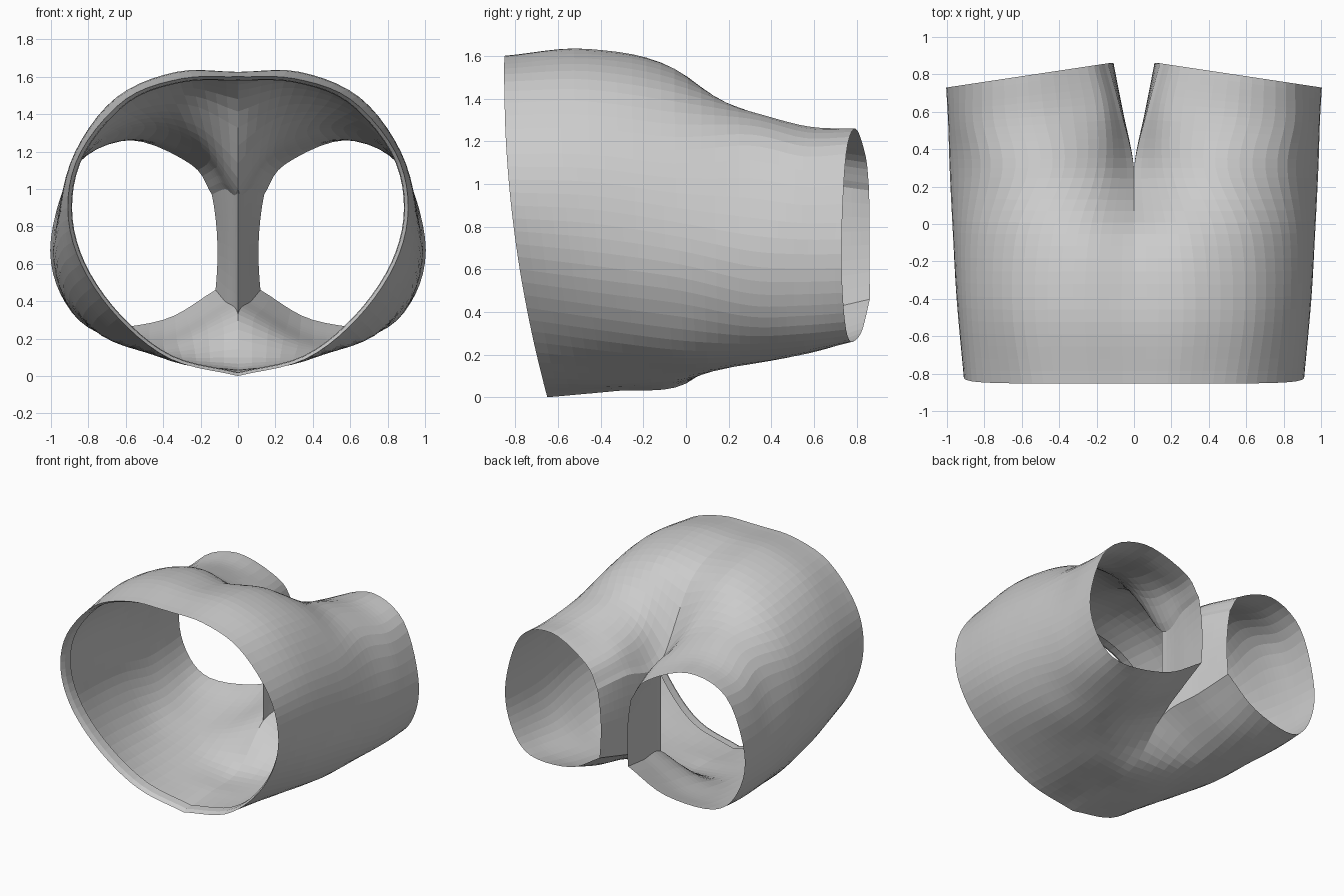
import bpy, bmesh
from mathutils import Vector

if "Cube" in bpy.data.objects:
    bpy.data.objects.remove(bpy.data.objects["Cube"])

# Half cross-sections (x, z), from the upper centre seam round the side to the lower one:
# (y position, waist-tilt amount, slant across x, profile points)
SECTIONS = [
    (-.84, 1, 0, [(0, 1.6), (.3, 1.59), (.6, 1.48), (.84, 1.2), (.91, .9),
                  (.84, .6), (.64, .31), (.36, .09), (0, 0)]),
    (-.45, .7, 0, [(0, 1.62), (.33, 1.625), (.65, 1.49), (.87, 1.2), (.945, .88),
                   (.9, .55), (.7, .26), (.36, .08), (0, .03)]),
    (-.05, .3, 0, [(0, 1.48), (.3, 1.54), (.63, 1.43), (.87, 1.16), (.965, .82),
                   (.93, .5), (.73, .22), (.37, .1), (0, .065)]),
    (.3, 0, 0, [(0, 1.0), (.2, 1.25), (.5, 1.34), (.82, 1.18), (.98, .76),
                (.93, .43), (.73, .22), (.4, .16), (0, .33)]),
    (.61, 0, .07, [(.07, 1.0), (.2, 1.17), (.55, 1.27), (.86, 1.13), (.99, .74),
                   (.94, .43), (.76, .24), (.4, .22), (.07, .4)]),
    (.88, 0, .15, [(.14, .97), (.25, 1.13), (.57, 1.26), (.86, 1.14), (1, .74),
                   (.95, .44), (.77, .27), (.4, .3), (.12, .46)]),
]
CROTCH = 3          # section where the torso splits into legs
STEPS = 6           # subdivisions between control points


def spline(pts, steps):
    """Catmull-Rom curve through the points."""
    ext = [pts[0] * 2 - pts[1]] + pts + [pts[-1] * 2 - pts[-2]]
    out = []
    for i in range(len(pts) - 1):
        a, b, c, d = ext[i:i + 4]
        for k in range(steps):
            t = k / steps
            out.append(.5 * (2 * b + (c - a) * t + (2 * a - 5 * b + 4 * c - d) * t * t
                             + (3 * b - a - 3 * c + d) * t ** 3))
    return out + [pts[-1].copy()]


def bridge(bm, rows):
    for r0, r1 in zip(rows, rows[1:]):
        for j in range(len(r0) - 1):
            bm.faces.new((r0[j], r1[j], r1[j + 1], r0[j + 1]))


# Smooth the profiles around, then along the garment
arcs = []
for y0, tilt, slant, prof in SECTIONS:
    arcs.append(spline([Vector((x, y0 + tilt * (.19 - .27 * z + .09 * z * z) - slant * x, z))
                        for x, z in prof], 5))
columns = [spline([a[j] for a in arcs], STEPS) for j in range(len(arcs[0]))]
rows = [list(r) for r in zip(*columns)]
for i, row in enumerate(rows):
    for p in (row[0], row[-1]):
        if i <= CROTCH * STEPS:
            p.x = 0

# Turned-in waist hem
mid = Vector((0, 0, .82))
hem = []
for dy, s in ((.09, .975), (.03, .98)):
    hem.append([Vector((p.x * s, p.y + dy, mid.z + (p.z - mid.z) * s)) for p in rows[0]])

bm = bmesh.new()
grid = [[bm.verts.new(p) for p in row] for row in hem + rows]
bridge(bm, grid)

# Inner leg walls, meeting on the crotch seam
walls = []
for vrow in grid[len(hem) + CROTCH * STEPS:]:
    a, b = vrow[0], vrow[-1]
    inner = []
    for k in range(1, 8):
        t = k / 8
        p = b.co.lerp(a.co, t)
        p.x *= 1 - .3 * t * (1 - t) * 4 * .5
        inner.append(bm.verts.new(p))
    walls.append([b] + inner + [a])
bridge(bm, walls)
bmesh.ops.recalc_face_normals(bm, faces=bm.faces)

mesh = bpy.data.meshes.new("shorts")
bm.to_mesh(mesh)
bm.free()
shorts = bpy.data.objects.new("shorts", mesh)
bpy.context.collection.objects.link(shorts)

# Other half
mirror = shorts.modifiers.new("mirror", 'MIRROR')
mirror.use_axis[0] = True
mirror.merge_threshold = .002
